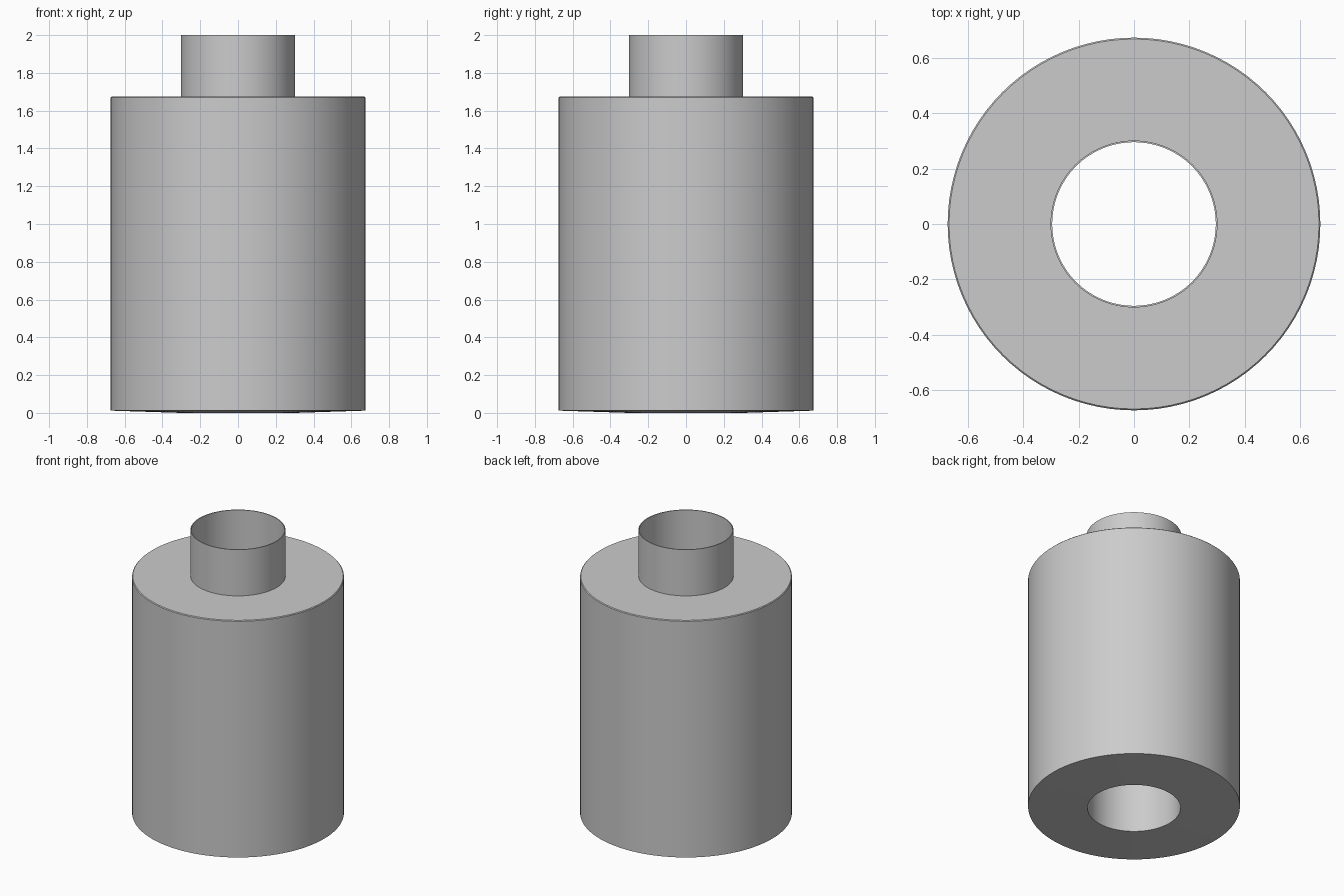
import bpy
import bmesh
from math import pi

cube = bpy.data.objects.get("Cube")
if cube:
    bpy.data.objects.remove(cube, do_unlink=True)

SEGMENTS = 96
PIPE_OUTER, PIPE_INNER = 0.302, 0.296
BODY_RADIUS, BODY_TOP = 0.674, 1.675

grey = bpy.data.materials.new("plain grey")
grey.use_nodes = True
colour = (0.6, 0.6, 0.6, 1)
grey.diffuse_color = colour
grey.node_tree.nodes["Principled BSDF"].inputs["Base Color"].default_value = colour


def lathe(name, profile):
    """Spin a closed radius/height profile around the vertical axis."""
    bm = bmesh.new()
    verts = [bm.verts.new((r, 0, z)) for r, z in profile]
    edges = [bm.edges.new((v, verts[i - 1])) for i, v in enumerate(verts)]
    bmesh.ops.spin(bm, geom=verts + edges, cent=(0, 0, 0), axis=(0, 0, 1),
                   angle=2 * pi, steps=SEGMENTS, use_duplicate=False)
    bmesh.ops.remove_doubles(bm, verts=bm.verts, dist=0.0005)
    bmesh.ops.recalc_face_normals(bm, faces=bm.faces)
    mesh = bpy.data.meshes.new(name)
    bm.to_mesh(mesh)
    bm.free()
    obj = bpy.data.objects.new(name, mesh)
    bpy.context.collection.objects.link(obj)
    mesh.materials.append(grey)
    bpy.ops.object.select_all(action="DESELECT")
    obj.select_set(True)
    bpy.context.view_layer.objects.active = obj
    bpy.ops.object.shade_smooth_by_angle(angle=pi / 6)
    return obj


# Wide drum with a fine chamfer on top and a faintly dished base
lathe("canister_body", [
    (PIPE_OUTER, 0.0), (BODY_RADIUS, 0.012),
    (BODY_RADIUS, BODY_TOP - 0.005), (BODY_RADIUS - 0.005, BODY_TOP),
    (PIPE_OUTER, BODY_TOP),
])

# Thin open tube running through the drum and out of the top
lathe("centre_pipe", [
    (PIPE_INNER, 0.0), (PIPE_OUTER, 0.0),
    (PIPE_OUTER, 2.0), (PIPE_INNER, 2.0),
])
